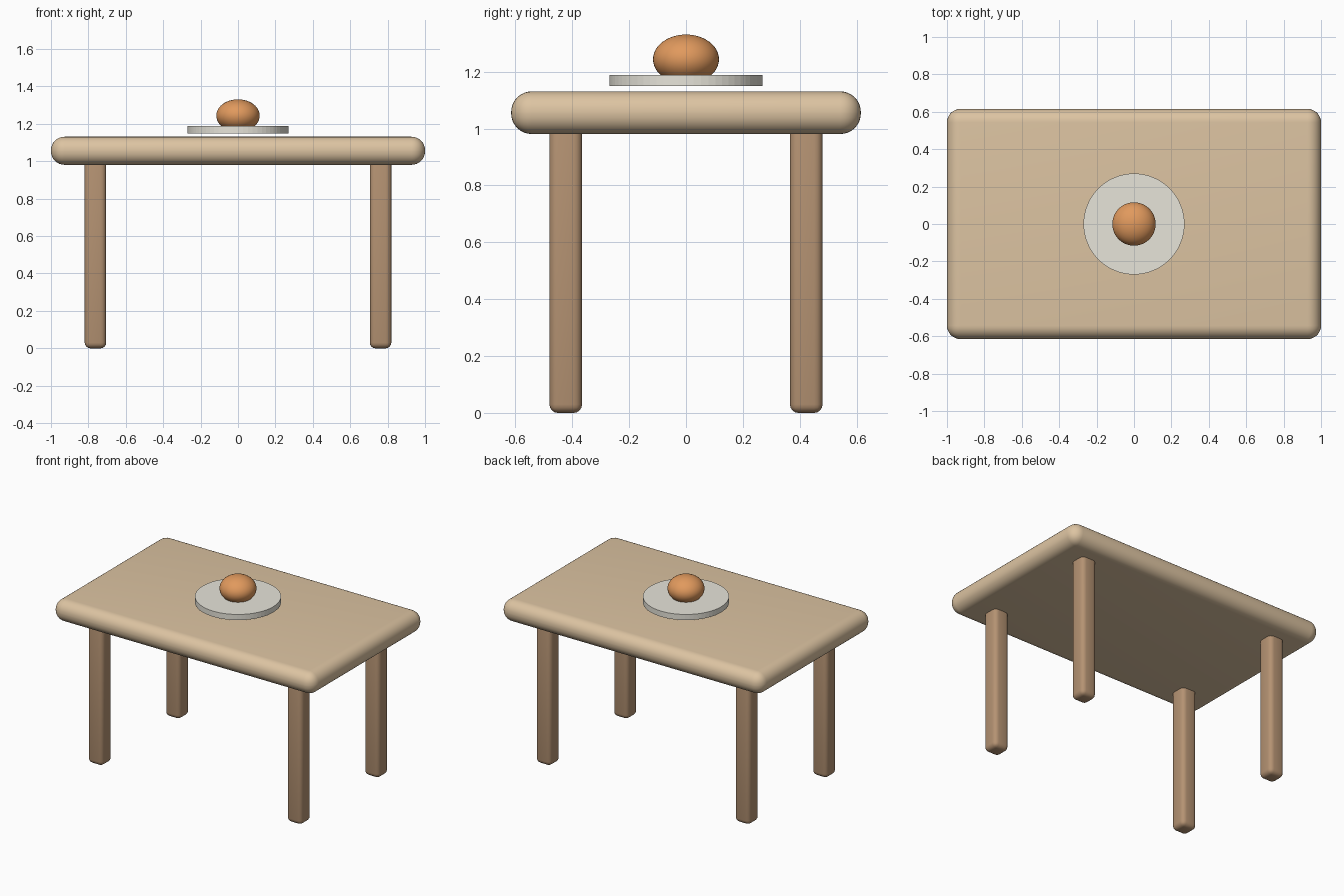
import bpy
from math import radians

if "Cube" in bpy.data.objects:
    bpy.data.objects.remove(bpy.data.objects["Cube"])


def paint(name, rgb):
    mat = bpy.data.materials.new(name)
    mat.diffuse_color = (*rgb, 1)
    mat.use_nodes = True
    mat.node_tree.nodes["Principled BSDF"].inputs["Base Color"].default_value = mat.diffuse_color
    return mat


def rounded_box(name, size, loc, bevel, segments, mat):
    bpy.ops.mesh.primitive_cube_add(size=1, location=loc)
    ob = bpy.context.object
    ob.name = name
    ob.scale = size
    bpy.ops.object.transform_apply(location=False, rotation=False, scale=True)
    mod = ob.modifiers.new("Rounding", 'BEVEL')
    mod.width = bevel
    mod.segments = segments
    bpy.ops.object.modifier_apply(modifier=mod.name)
    bpy.ops.object.shade_smooth_by_angle(angle=radians(35))
    ob.data.materials.append(mat)
    return ob


top_wood = paint("light_wood", (0.72, 0.55, 0.36))
leg_wood = paint("dark_wood", (0.46, 0.29, 0.17))
ceramic = paint("ceramic", (0.80, 0.78, 0.70))
crust = paint("orange_brown", (0.75, 0.32, 0.11))

# Table top with fully rounded edges
rounded_box("table_top", (2.0, 1.23, 0.15), (0, 0, 1.056), 0.072, 8, top_wood)

# Four legs, set slightly into the top
for y, depth in ((-0.423, "front"), (0.423, "back")):
    for x, side in ((-0.762, "left"), (0.762, "right")):
        rounded_box(f"{depth}_{side}_leg", (0.115, 0.115, 1.02),
                    (x, y, 0.51), 0.03, 4, leg_wood)

# Plate hovering just above the top
bpy.ops.mesh.primitive_cylinder_add(vertices=64, radius=0.27, depth=0.039,
                                    location=(0, 0, 1.169))
plate = bpy.context.object
plate.name = "plate"
plate.data.materials.append(ceramic)

# Squashed bun sunk a little into the plate
bpy.ops.mesh.primitive_uv_sphere_add(segments=48, ring_count=24, radius=0.116,
                                     location=(0, 0, 1.244))
bun = bpy.context.object
bun.name = "bun"
bun.scale.z = 0.75
bpy.ops.object.transform_apply(location=False, rotation=False, scale=True)
bpy.ops.object.shade_smooth()
bun.data.materials.append(crust)
